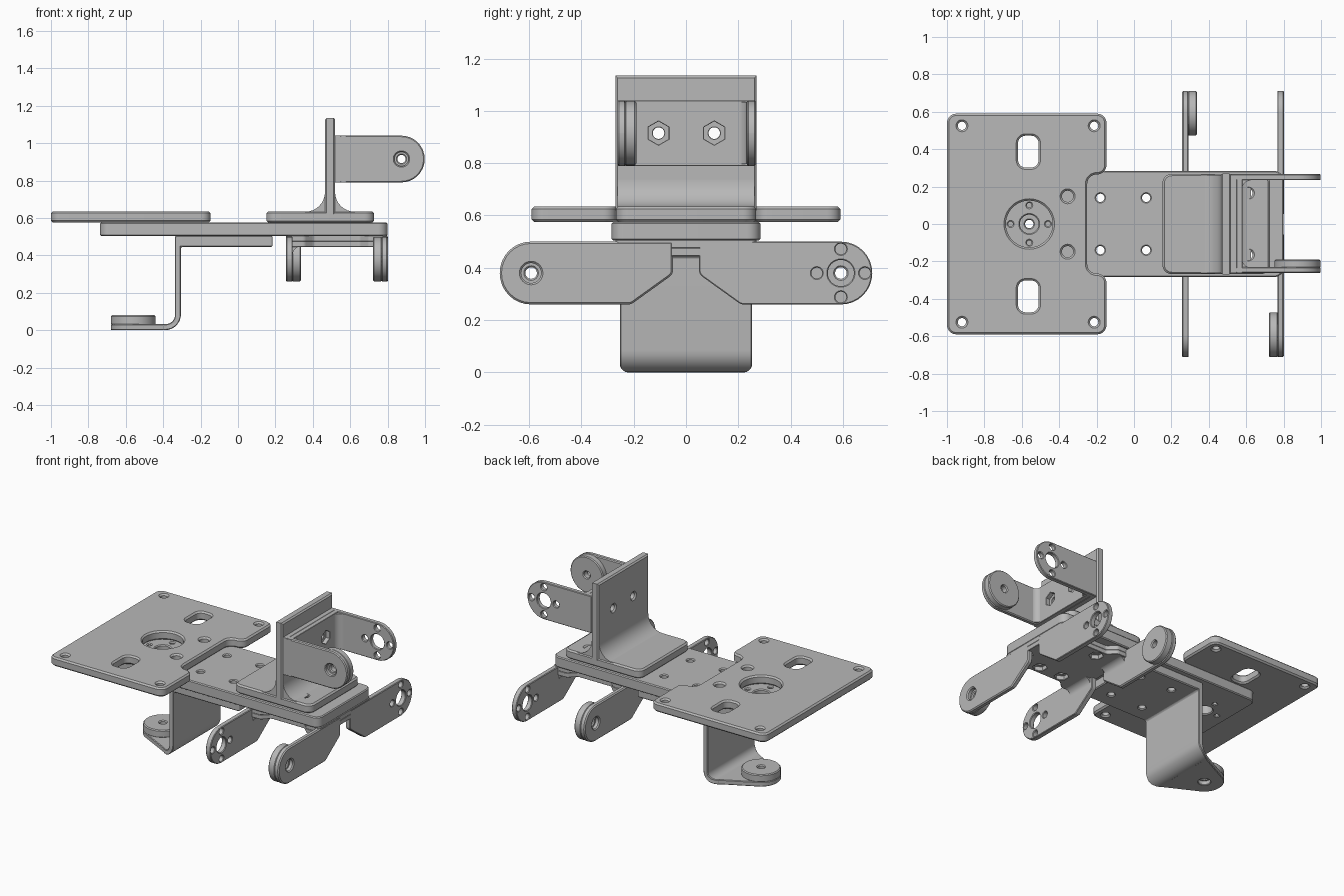
import bpy, bmesh
from math import pi, sin, cos, tan, atan2, radians
from mathutils import Vector, Matrix

cube = bpy.data.objects.get("Cube")
if cube:
    bpy.data.objects.remove(cube)

grey = bpy.data.materials.new("machined_grey")
grey.use_nodes = True
grey.diffuse_color = (0.48, 0.48, 0.48, 1)
grey.node_tree.nodes["Principled BSDF"].inputs["Base Color"].default_value = grey.diffuse_color

# Local (u, v, depth) directions for a part that is extruded along each axis
FRAMES = {
    "X": ((0, 1, 0), (0, 0, 1), (1, 0, 0)),
    "Y": ((1, 0, 0), (0, 0, 1), (0, 1, 0)),
    "Z": ((1, 0, 0), (0, 1, 0), (0, 0, 1)),
}


def circle(u, v, r, n=32):
    return [(u + r * cos(pi / 2 + 2 * pi * i / n), v + r * sin(pi / 2 + 2 * pi * i / n)) for i in range(n)]


def rounded(corners, steps=8):
    """Outline whose corners (u, v, radius) become arcs."""
    out = []
    for i, c in enumerate(corners):
        p, r = Vector(c[:2]), (c[2] if len(c) > 2 else 0)
        if not r:
            out.append(tuple(p))
            continue
        d1 = (Vector(corners[i - 1][:2]) - p).normalized()
        d2 = (Vector(corners[(i + 1) % len(corners)][:2]) - p).normalized()
        half = d1.angle(d2) / 2
        mid = p + (d1 + d2).normalized() * (r / sin(half))
        a, b = p + d1 * (r / tan(half)) - mid, p + d2 * (r / tan(half)) - mid
        start = atan2(a.y, a.x)
        sweep = (atan2(b.y, b.x) - start + pi) % (2 * pi) - pi
        for k in range(steps + 1):
            t = start + sweep * k / steps
            out.append((mid.x + r * cos(t), mid.y + r * sin(t)))
    return out


def box(u0, u1, v0, v1, r=0.0):
    return rounded([(u0, v0, r), (u1, v0, r), (u1, v1, r), (u0, v1, r)])


def plate(name, axis, w0, w1, loops, bevel=0.006):
    """Extrude an outline with holes from w0 to w1, with chamfered rims."""
    cu = bpy.data.curves.new(name, "CURVE")
    cu.dimensions, cu.fill_mode = "2D", "BOTH"
    cu.bevel_depth, cu.bevel_resolution, cu.offset = bevel, 0, -bevel
    cu.extrude = (w1 - w0) / 2 - bevel
    for loop in loops:
        s = cu.splines.new("POLY")
        s.points.add(len(loop) - 1)
        for pt, (u, v) in zip(s.points, loop):
            pt.co = (u, v, 0, 1)
        s.use_cyclic_u = True
    tmp = bpy.data.objects.new(name + "_outline", cu)
    bpy.context.collection.objects.link(tmp)
    dg = bpy.context.evaluated_depsgraph_get()
    mesh = bpy.data.meshes.new_from_object(tmp.evaluated_get(dg))
    bpy.data.objects.remove(tmp)
    bpy.data.curves.remove(cu)
    # Weld, stand the part up and clean its normals
    bm = bmesh.new()
    bm.from_mesh(mesh)
    bmesh.ops.remove_doubles(bm, verts=bm.verts, dist=0.0003)
    m = Matrix(FRAMES[axis]).transposed().to_4x4()
    m.translation = Vector(FRAMES[axis][2]) * (w0 + w1) / 2
    bmesh.ops.transform(bm, matrix=m, verts=bm.verts)
    bmesh.ops.recalc_face_normals(bm, faces=bm.faces)
    for f in bm.faces:
        f.smooth = True
        f.material_index = 0
    bm.to_mesh(mesh)
    bm.free()
    mesh.set_sharp_from_angle(angle=radians(30))
    mesh.materials.clear()
    mesh.materials.append(grey)
    mesh.name = name
    ob = bpy.data.objects.new(name, mesh)
    bpy.context.collection.objects.link(ob)
    return ob


def fillet(name, axis, u, v, su, sv, r, w0, w1):
    """Concave corner filler; su and sv point into the open side."""
    e, t = 0.015, r * 1.02
    plate(name, axis, w0, w1, [rounded([
        (u - e * su, v - e * sv), (u + t * su, v - e * sv), (u + t * su, v),
        (u, v, r), (u, v + t * sv), (u - e * su, v + t * sv)])], 0.0)


def grid(us, vs, r, n=32):
    return [circle(u, v, r, n) for u in us for v in vs]


def horn_holes(u, v):
    ring = [(0.092, 0), (-0.092, 0), (0, 0.092), (0, -0.092)]
    return [circle(u, v, 0.05)] + [circle(u + a, v + b, 0.021, 16) for a, b in ring]


def disc(name, axis, u, v, r, w0, w1):
    plate(name, axis, w0, w1, [circle(u, v, r, 48), circle(u, v, 0.022)])


# Wide mounting plate with a notch on its inner side
half = [(-0.147, 0.59, 0.05), (-0.147, 0.265, 0.05), (-0.25, 0.265, 0.05)]
outline = [(-1, -0.59, 0.05), (-1, 0.59, 0.05)] + half + [(x, -y, r) for x, y, r in reversed(half)]
slots = [box(-0.62, -0.51, s * 0.387 - 0.085, s * 0.387 + 0.085, 0.04) for s in (-1, 1)]
plate("wide_plate", "Z", 0.575, 0.635,
      [rounded(outline), circle(-0.56, 0, 0.125, 48)] + slots
      + grid((-0.92, -0.213), (-0.525, 0.525), 0.022) + grid((-0.355,), (-0.148, 0.148), 0.03), 0.01)

# Long central plate
BOLT_X, BOLT_Y = (0.44, 0.612), (-0.165, 0.165)
base_bolts = grid(BOLT_X, BOLT_Y, 0.022)
flange_bolts = grid((-0.18, 0.065), (-0.14, 0.14), 0.022)
horn_bolts = grid((-0.66, -0.46), (0,), 0.013, 16) + grid((-0.56,), (-0.1, 0.1), 0.013, 16)
plate("central_plate", "Z", 0.504, 0.576,
      [box(-0.737, 0.799, -0.284, 0.284, 0.05), circle(-0.56, 0, 0.05)]
      + horn_bolts + flange_bolts + base_bolts)

# Upright mount: foot, wall and its two large fillets
WALL_BOLTS = grid((-0.105, 0.108), (0.915,), 0.022)
plate("upright_foot", "Z", 0.574, 0.635, [box(0.152, 0.727, -0.268, 0.268, 0.05)] + base_bolts, 0.01)
plate("upright_wall", "X", 0.465, 0.519, [box(-0.27, 0.27, 0.62, 1.135)] + WALL_BOLTS, 0.009)
for side, x, s in (("outer", 0.465, -1), ("inner", 0.519, 1)):
    fillet("upright_fillet_" + side, "Y", x, 0.633, s, 1, 0.105, -0.262, 0.262)

# Upper fork: backing with hexagonal nut pockets, two arms, one thick disc
back = box(-0.262, 0.262, 0.79, 1.04)
plate("fork_back", "X", 0.517, 0.55, [back] + WALL_BOLTS, 0.002)
plate("fork_nut_pockets", "X", 0.55, 0.58, [back] + grid((-0.105, 0.108), (0.915,), 0.045, 6), 0.002)
arm = rounded([(0.518, 0.79), (0.998, 0.79, 0.124), (0.998, 1.04, 0.124), (0.518, 1.04)])
plate("fork_arm_left", "Y", 0.234, 0.266, [arm] + horn_holes(0.874, 0.915), 0.004)
plate("fork_arm_right", "Y", -0.262, -0.23, [arm, circle(0.874, 0.915, 0.038)], 0.006)
disc("fork_disc", "Y", 0.874, 0.915, 0.123, -0.235, -0.19)
for s, name in ((1, "left"), (-1, "right")):
    fillet("fork_fillet_" + name, "Z", 0.578, s * 0.232, 1, -s, 0.045, 0.796, 1.034)

# Leg bracket base: waisted plate with nut pockets underneath
quarter = [(0.80, 0.27, 0.02), (0.70, 0.27, 0.03), (0.65, 0.22, 0.03),
           (0.405, 0.22, 0.03), (0.355, 0.27, 0.03), (0.257, 0.27, 0.02)]
waisted = rounded(quarter + [(x, -y, r) for x, y, r in reversed(quarter)])
plate("leg_base", "Z", 0.475, 0.506, [waisted] + base_bolts, 0.002)
plate("leg_nut_pockets", "Z", 0.445, 0.475, [waisted] + grid(BOLT_X, BOLT_Y, 0.045, 6), 0.002)

# Four legs: each row has one disc leg and one drilled leg, swapped between rows
for row, x0, x1, inward, disc_side in (("inner", 0.257, 0.292, 1, 1), ("outer", 0.766, 0.801, -1, -1)):
    root = x1 if inward > 0 else x0
    for s, side in ((1, "left"), (-1, "right")):
        name = row + "_leg_" + side
        shape = rounded([(s * y, z, r) for y, z, r in (
            (0.05, 0.5, 0), (0.05, 0.375, 0.03), (0.21, 0.26, 0.03),
            (0.712, 0.26, 0.119), (0.712, 0.5, 0.119))])
        if s == disc_side:
            holes, bevel = [circle(s * 0.592, 0.38, 0.038)], 0.007
            disc(name + "_disc", "X", s * 0.592, 0.38, 0.119,
                 *sorted((root - inward * 0.005, root + inward * 0.045)))
        else:
            holes, bevel = horn_holes(s * 0.592, 0.38), 0.004
        plate(name, "X", x0, x1, [shape] + holes, bevel)
        fillet(name + "_fillet", "Y", root, 0.447, inward, -1, 0.045, *sorted((s * 0.07, s * 0.26)))

# Lower bracket: flange, bent wall narrowing into a tapered foot, disc
plate("lower_flange", "Z", 0.445, 0.506, [box(-0.337, 0.185, -0.253, 0.253, 0.01)] + flange_bolts)
wall = plate("lower_wall", "Y", -0.253, 0.253, [rounded([
    (-0.337, 0.5), (-0.337, 0.032, 0.05), (-0.40, 0.032), (-0.40, 0.0),
    (-0.305, 0.0, 0.085), (-0.305, 0.5)])], 0.004)
for v in wall.data.vertices:
    v.co.y -= (1 if v.co.y > 0 else -1) * 0.5 * max(0, -0.337 - v.co.x)
fillet("lower_fillet", "Y", -0.307, 0.447, 1, -1, 0.02, -0.25, 0.25)
plate("lower_foot", "Z", 0.0, 0.032, [
    rounded([(-0.385, -0.226), (-0.385, 0.226), (-0.68, 0.075, 0.118), (-0.68, -0.075, 0.118)]),
    circle(-0.56, 0, 0.038)], 0.004)
disc("lower_disc", "Z", -0.56, 0, 0.12, 0.028, 0.08)
